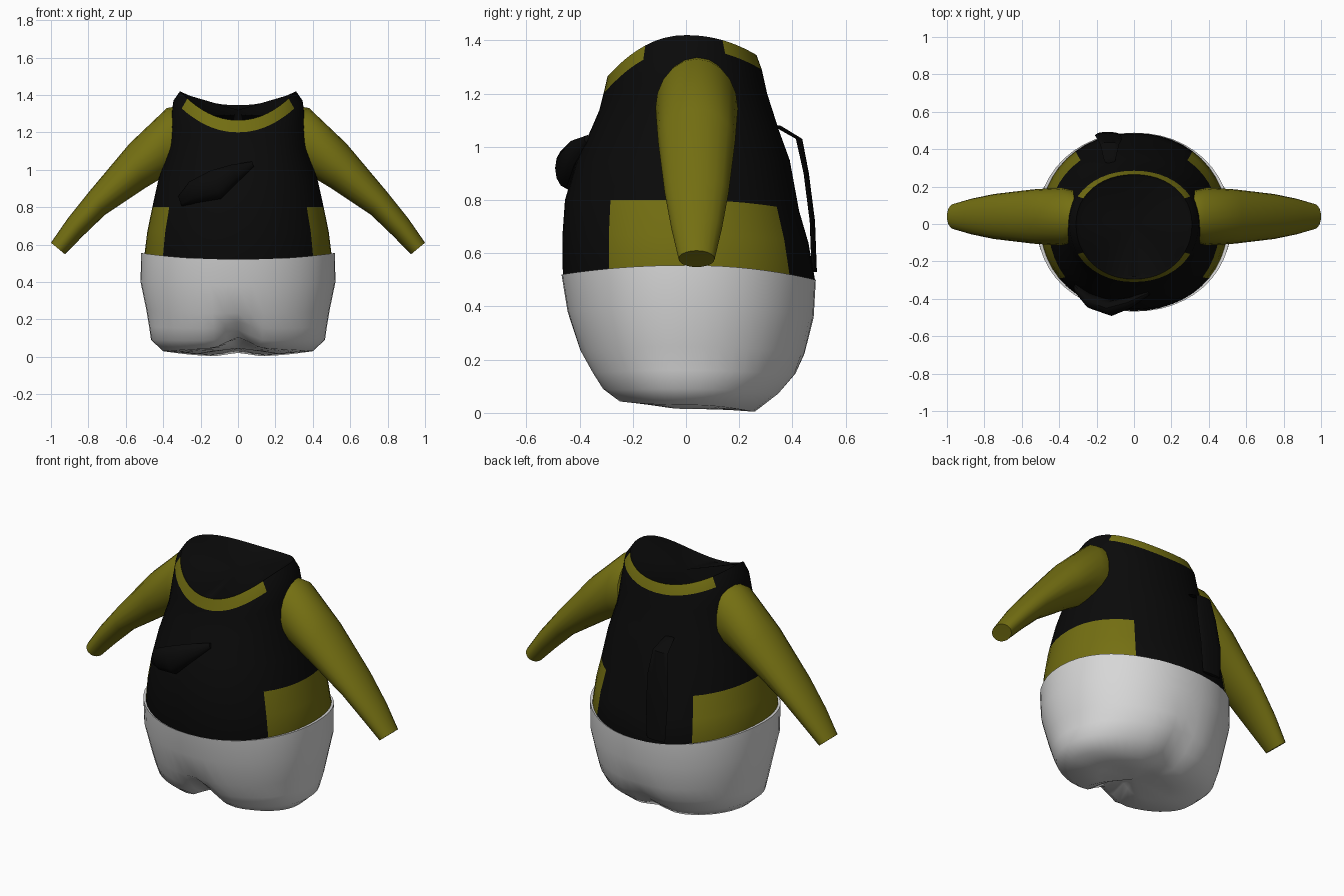
import bpy, bmesh, math
from mathutils import Vector

if "Cube" in bpy.data.objects:
    bpy.data.objects.remove(bpy.data.objects["Cube"])

SEG = 48


def material(name, rgb):
    m = bpy.data.materials.new(name)
    m.diffuse_color = (*rgb, 1)
    m.use_nodes = True
    m.node_tree.nodes["Principled BSDF"].inputs["Base Color"].default_value = m.diffuse_color
    return m


BLACK = material("black cloth", (0.003, 0.003, 0.003))
OLIVE = material("olive yellow cloth", (0.175, 0.16, 0.006))
WHITE = material("white cloth", (0.68, 0.68, 0.68))


def loft(name, rings, mats, start=None, end=None, rule=None, angle=45):
    """Skin a list of point rings; start/end are optional cap centres."""
    bm = bmesh.new()
    rows = [[bm.verts.new(p) for p in r] for r in rings]
    n = len(rows[0])
    for i in range(len(rows) - 1):
        for j in range(n):
            k = (j + 1) % n
            f = bm.faces.new((rows[i][j], rows[i][k], rows[i + 1][k], rows[i + 1][j]))
            if rule:
                f.material_index = rule(i, 360 * (j + 0.5) / n)
    for row, centre in ((rows[0], start), (rows[-1], end)):
        if centre is not None:
            c = bm.verts.new(centre)
            for j in range(n):
                bm.faces.new((row[j], row[(j + 1) % n], c))
    bmesh.ops.recalc_face_normals(bm, faces=bm.faces)
    me = bpy.data.meshes.new(name)
    bm.to_mesh(me)
    bm.free()
    for m in mats:
        me.materials.append(m)
    ob = bpy.data.objects.new(name, me)
    bpy.context.collection.objects.link(ob)
    bpy.ops.object.select_all(action='DESELECT')
    ob.select_set(True)
    bpy.context.view_layer.objects.active = ob
    bpy.ops.object.shade_smooth_by_angle(angle=math.radians(angle))
    return ob


def body_ring(rx, yf, yb, zf, zs, zb):
    """Oval ring with its own heights at front, sides and back."""
    pts = []
    for j in range(SEG):
        a = 2 * math.pi * j / SEG
        c, s = math.cos(a), math.sin(a)
        x = rx * math.copysign(abs(c) ** 0.95, c)
        y = (yb if s > 0 else -yf) * math.copysign(abs(s) ** 0.95, s)
        pts.append(Vector((x, y, zs * c * c + (zb if s > 0 else zf) * s * s)))
    return pts


# Torso: black vest with olive side panels and a collar band
def torso_rule(i, deg):
    if i in (1, 2):
        side = deg if deg <= 90 else (180 - deg if deg <= 270 else deg - 360)
        return 1 if -37.5 < side < 52.5 else 0
    if i == 7:
        return 1 if abs(math.cos(math.radians(deg))) < 0.88 else 0
    return 0


torso = [body_ring(*r) for r in (
    (0.49, -0.45, 0.47, 0.46, 0.49, 0.45),
    (0.50, -0.463, 0.485, 0.52, 0.55, 0.50),
    (0.485, -0.465, 0.46, 0.66, 0.67, 0.64),
    (0.458, -0.455, 0.425, 0.80, 0.80, 0.76),
    (0.425, -0.41, 0.39, 0.95, 0.95, 0.95),
    (0.375, -0.355, 0.35, 1.07, 1.12, 1.06),
    (0.36, -0.325, 0.305, 1.14, 1.27, 1.20),
    (0.345, -0.31, 0.285, 1.20, 1.37, 1.29),
    (0.31, -0.295, 0.265, 1.265, 1.42, 1.345),
    (0.29, -0.28, 0.25, 1.255, 1.405, 1.335),
)]
loft("vest_and_shirt", torso, [BLACK, OLIVE], end=(0, 0, 1.32), rule=torso_rule)

# Trousers: rounded seat with a shallow groove between the legs
seat = [body_ring(*r) for r in (
    (0.49, -0.455, 0.475, 0.515, 0.55, 0.495),
    (0.518, -0.468, 0.488, 0.52, 0.555, 0.50),
    (0.521, -0.445, 0.48, 0.38, 0.40, 0.36),
    (0.49, -0.40, 0.448, 0.23, 0.25, 0.22),
    (0.475, -0.365, 0.42, 0.15, 0.16, 0.14),
    (0.465, -0.325, 0.36, 0.085, 0.09, 0.07),
    (0.40, -0.27, 0.27, 0.045, 0.03, 0.0),
    (0.22, -0.14, 0.14, 0.035, 0.015, 0.01),
)]
for ring in seat:
    for p in ring:
        low = max(0.0, min(1.0, (0.24 - p.z) / 0.15))
        g = low * math.exp(-(p.x / 0.08) ** 2)
        front = 1.0 if p.y < 0 else 0.35
        p.y *= 1 - 0.12 * g * front
        p.z += 0.06 * g * front
loft("trousers", seat, [WHITE], end=(0, 0, 0.045), angle=60)


# Sleeves: each section spans an upper and a lower point
def sleeve_ring(side, ux, uz, lx, lz, wy, n=20):
    pts = []
    for j in range(n):
        a = 2 * math.pi * j / n
        t = 0.5 + 0.5 * math.cos(a)
        pts.append(Vector((side * (lx + (ux - lx) * t), 0.04 + wy * math.sin(a),
                           lz + (uz - lz) * t)))
    return pts


SLEEVE = ((0.32, 1.34, 0.33, 0.98, 0.14), (0.38, 1.33, 0.40, 0.96, 0.155),
          (0.58, 1.14, 0.50, 0.90, 0.145), (0.79, 0.89, 0.71, 0.76, 0.12),
          (0.91, 0.74, 0.83, 0.645, 0.095), (1.0, 0.61, 0.925, 0.548, 0.068))
for side, label in ((-1, "left"), (1, "right")):
    rings = [sleeve_ring(side, *s) for s in SLEEVE]
    loft(label + "_sleeve", rings, [OLIVE], end=(side * 0.962, 0.04, 0.58))


# Cloth folds: flat oval sections (x, y, z, half width, half depth, half height)
def fold(name, sections, across):
    rings = []
    for x, y, z, w, d in sections:
        rings.append([Vector((x, y, z)) + across * (w * math.cos(a))
                      + Vector((0, d * math.sin(a), 0))
                      for a in (2 * math.pi * j / 12 for j in range(12))])
    loft(name, rings, [BLACK], start=sections[0][:3], end=sections[-1][:3])


# Bunched fold on the chest
fold("front_fold", ((-0.31, -0.34, 0.83, 0.03, 0.03), (-0.24, -0.41, 0.88, 0.06, 0.04),
                    (-0.12, -0.45, 0.92, 0.08, 0.042), (-0.02, -0.42, 0.98, 0.05, 0.03),
                    (0.08, -0.37, 1.03, 0.015, 0.012)), Vector((-0.35, 0, 0.94)))

# Loose strip hanging down the back
fold("back_strip", ((-0.13, 0.34, 1.08, 0.03, 0.015), (-0.13, 0.425, 1.03, 0.05, 0.012),
                    (-0.13, 0.452, 0.90, 0.065, 0.010), (-0.14, 0.475, 0.72, 0.07, 0.010),
                    (-0.14, 0.482, 0.53, 0.06, 0.010)), Vector((1, 0, 0)))
